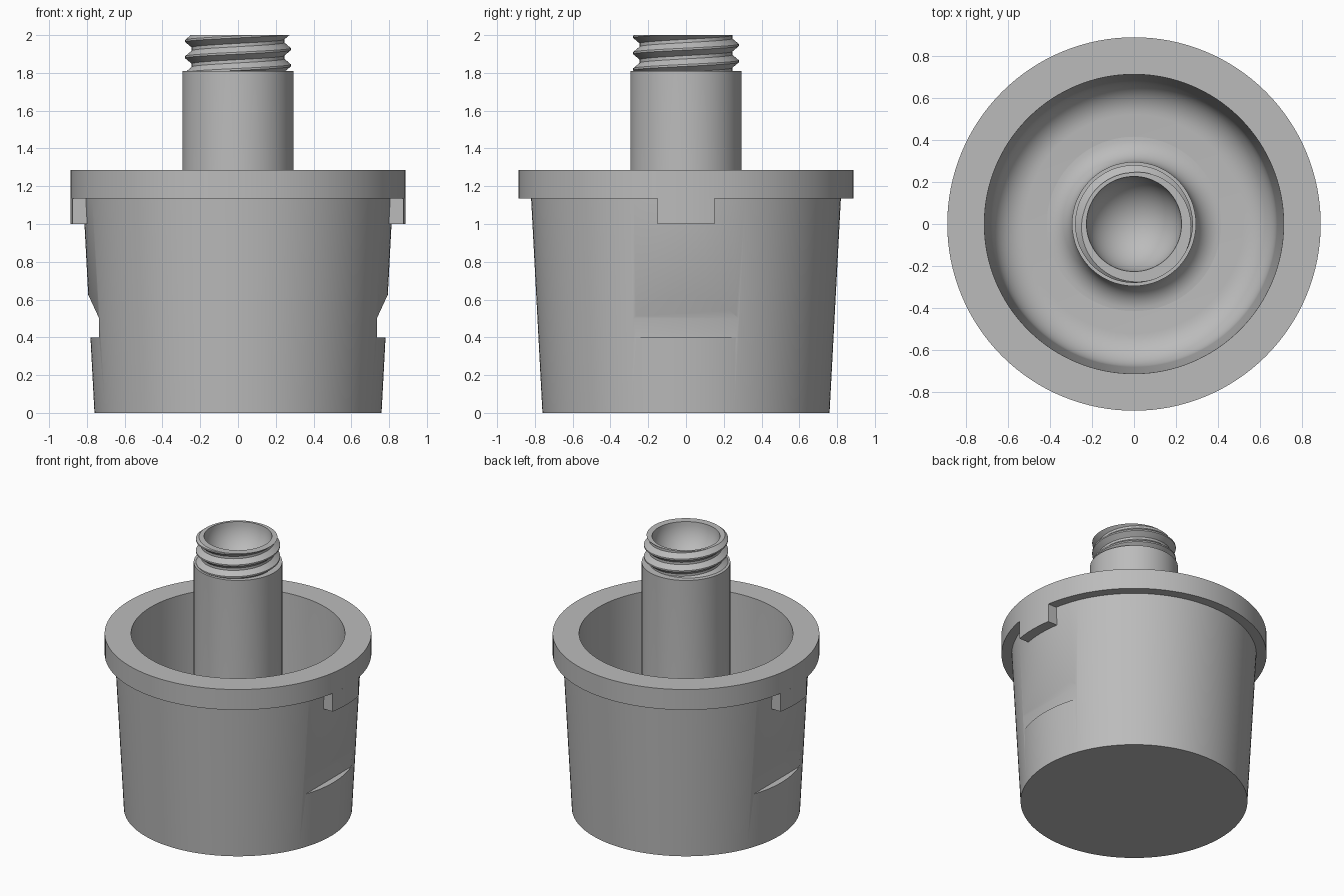
import bpy, bmesh
from math import sin, cos, pi, floor, sqrt

cube = bpy.data.objects.get("Cube")
if cube:
    bpy.data.objects.remove(cube)

grey = bpy.data.materials.new("plain grey")
grey.use_nodes = True
COLOUR = (0.5, 0.5, 0.5, 1)
grey.diffuse_color = COLOUR
grey.node_tree.nodes["Principled BSDF"].inputs["Base Color"].default_value = COLOUR


def finish(bm, name):
    bmesh.ops.remove_doubles(bm, verts=bm.verts, dist=1e-5)
    bmesh.ops.recalc_face_normals(bm, faces=bm.faces)
    mesh = bpy.data.meshes.new(name)
    bm.to_mesh(mesh)
    bm.free()
    mesh.materials.append(grey)
    ob = bpy.data.objects.new(name, mesh)
    bpy.context.collection.objects.link(ob)
    return ob


def activate(ob):
    bpy.ops.object.select_all(action='DESELECT')
    ob.select_set(True)
    bpy.context.view_layer.objects.active = ob


def smooth(ob):
    activate(ob)
    bpy.ops.object.shade_smooth_by_angle(angle=pi / 6)


def lathe(name, profile, n=128):
    """Spin profile(angle) -> [(radius, z)] about the z axis."""
    bm = bmesh.new()
    cols = []
    for i in range(n + 1):
        a = 2 * pi * i / n
        cols.append([bm.verts.new((r * cos(a), r * sin(a), z)) for r, z in profile(a)])
    for c, d in zip(cols, cols[1:]):
        for j in range(len(c) - 1):
            bm.faces.new((c[j], d[j], d[j + 1], c[j + 1]))
    return finish(bm, name)


def prism(name, points, offset):
    """Extrude a flat outline of 3D points by an offset."""
    bm = bmesh.new()
    face = bm.faces.new([bm.verts.new(p) for p in points])
    new = bmesh.ops.extrude_face_region(bm, geom=[face])["geom"]
    bmesh.ops.translate(bm, vec=offset, verts=[v for v in new if isinstance(v, bmesh.types.BMVert)])
    return finish(bm, name)


def arc(cr, cz, rad, start, end, n=10):
    steps = [start + (end - start) * i / n for i in range(n + 1)]
    return [(cr + rad * cos(t), cz + rad * sin(t)) for t in steps]


# Tapered cup with overhanging rim and rounded inner floor
RIM = 0.888
FLOOR = 0.12
cup_profile = ([(0, 0), (0.76, 0), (0.82, 1.135), (RIM, 1.135), (RIM, 1.285), (0.712, 1.285)]
               + arc(0.52, FLOOR + 0.16, 0.16, 0, -pi / 2) + [(0, FLOOR)])
cup = lathe("cup", lambda a: cup_profile)

# Finger notches cut flat into both sides
for side, label in ((1, "left"), (-1, "right")):
    outline = [(0.735, 0.4), (0.735, 0.5), (0.92, 0.9), (0.92, 0.4)]
    cutter = prism(label + "_notch_cutter", [(side * x, -0.4, z) for x, z in outline], (0, 0.8, 0))
    cutter.hide_render = True
    mod = cup.modifiers.new("notch", 'BOOLEAN')
    mod.operation = 'DIFFERENCE'
    mod.solver = 'EXACT'
    mod.object = cutter
    activate(cup)
    bpy.ops.object.modifier_apply(modifier=mod.name)
    bpy.data.objects.remove(cutter)
smooth(cup)

# Small tabs hanging under the rim
for side, label in ((1, "left"), (-1, "right")):
    ys = [-0.15 + 0.03 * i for i in range(11)]
    outline = [(side * sqrt(RIM ** 2 - y * y), y, 1.0) for y in ys]
    outline += [(side * 0.78, 0.15, 1.0), (side * 0.78, -0.15, 1.0)]
    smooth(prism(label + "_rim_tab", outline, (0, 0, 0.135)))

# Central stem with filleted foot
STEM = 0.295
NECK, TOP = 1.81, 2.0
stem_profile = ([(0, 0.08), (STEM + 0.12, 0.08)]
                + arc(STEM + 0.12, FLOOR + 0.12, 0.12, -pi / 2, -pi)
                + [(STEM, NECK), (0, NECK)])
# Foot arc is followed by the straight shaft, below the threaded neck
stem_profile = [p for p in stem_profile if p[0] > 0 or p[1] < 1] + [(0.24, NECK)]

# Threaded neck: helical rows of crest and root, clipped at both ends
PITCH, CREST, ROOT, BORE = 0.086, 0.28, 0.245, 0.226
PHASES = (0.06, 0.4, 0.6, 0.94)


def thread_radius(phase):
    d = min(phase % 1, 1 - phase % 1)
    t = min(max((d - 0.06) / 0.34, 0), 1)
    return CREST + (ROOT - CREST) * t


def stem_column(a):
    start = 1.883 + PITCH * (a / (2 * pi) - 0.5)
    rows = []
    for k in range(-3, 4):
        for ph in PHASES:
            z = min(max(start + (k + ph) * PITCH, NECK), TOP)
            rows.append((thread_radius((z - start) / PITCH), z))
    bowl = arc(0, TOP, BORE, 0, -pi / 2, 14)
    return stem_profile + rows + bowl


smooth(lathe("threaded_stem", stem_column))
